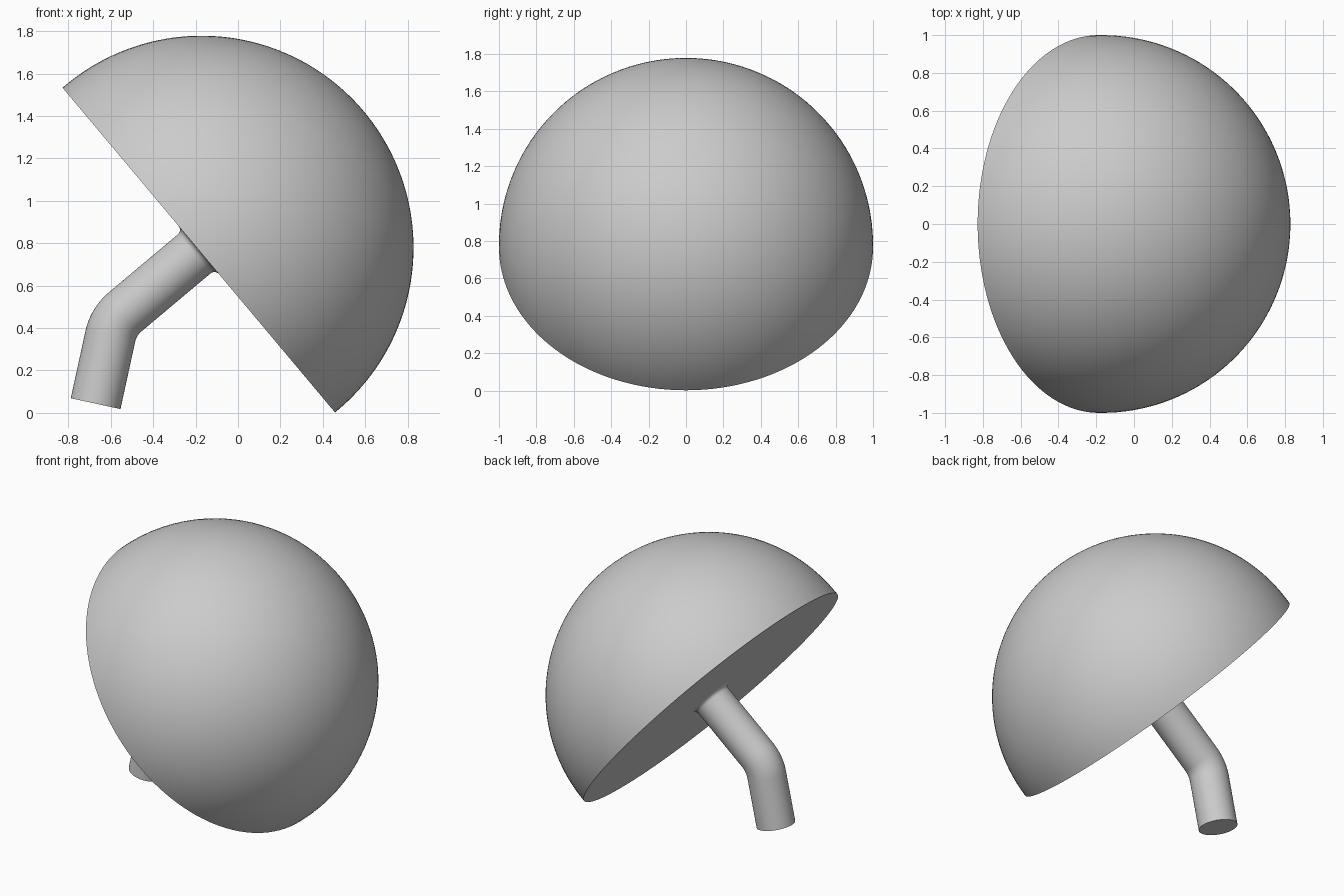
import bpy
import bmesh
from math import sin, cos, pi, radians, tan
from mathutils import Vector

cube = bpy.data.objects.get("Cube")
if cube:
    bpy.data.objects.remove(cube, do_unlink=True)

# One plain grey for every part
grey = bpy.data.materials.new("light_grey")
grey.use_nodes = True
colour = (0.6, 0.6, 0.6, 1)
grey.diffuse_color = colour
grey.node_tree.nodes["Principled BSDF"].inputs["Base Color"].default_value = colour


def direction(elevation):
    return Vector((cos(elevation), 0, sin(elevation)))


def loft(name, rings, sides):
    """Skin circular rings given as (centre, axis, radius), capping both ends."""
    bm = bmesh.new()
    side = Vector((0, 1, 0))
    loops = []
    for centre, axis, radius in rings:
        normal = axis.cross(side)
        loops.append([bm.verts.new(centre + radius * (cos(a) * side + sin(a) * normal))
                      for a in (2 * pi * i / sides for i in range(sides))])
    for low, high in zip(loops, loops[1:]):
        for i in range(sides):
            j = (i + 1) % sides
            bm.faces.new((low[i], low[j], high[j], high[i]))
    bm.faces.new(loops[0])
    if rings[-1][2] > 0:
        bm.faces.new(loops[-1])
    bmesh.ops.remove_doubles(bm, verts=bm.verts, dist=1e-5)
    bmesh.ops.recalc_face_normals(bm, faces=bm.faces)
    mesh = bpy.data.meshes.new(name)
    bm.to_mesh(mesh)
    bm.free()
    mesh.materials.append(grey)
    obj = bpy.data.objects.new(name, mesh)
    bpy.context.collection.objects.link(obj)
    bpy.ops.object.select_all(action="DESELECT")
    obj.select_set(True)
    bpy.context.view_layer.objects.active = obj
    bpy.ops.object.shade_smooth_by_angle(angle=radians(35))
    return obj


tilt = radians(40)
axis = direction(tilt)
rim = Vector((-0.185, 0, 0.768))

# Tilted dome with a short straight rim
centre = rim + 0.017 * axis
dome = [(rim, axis, 1.0)]
steps = 48
for k in range(steps + 1):
    a = pi / 2 * k / steps
    dome.append((centre + sin(a) * axis, axis, cos(a) if k < steps else 0))
loft("dome", dome, 128)

# Bent stem: straight foot, rounded elbow, upper tube, flared joint
radius, bend, foot_angle = 0.12, 0.21, radians(77.7)
foot_axis = direction(foot_angle)
corner = rim - 0.525 * axis
tangent = bend * tan((foot_angle - tilt) / 2)
stem = [(corner - 0.396 * foot_axis, foot_axis, radius)]
pivot = corner - tangent * foot_axis + bend * Vector((sin(foot_angle), 0, -cos(foot_angle)))
for k in range(13):
    a = foot_angle + (tilt - foot_angle) * k / 12
    stem.append((pivot + bend * Vector((-sin(a), 0, cos(a))), direction(a), radius))
fillet = 0.028
for k in range(7):
    a = pi / 2 * k / 6
    stem.append((rim - fillet * (1 - sin(a)) * axis, axis, radius + fillet * (1 - cos(a))))
loft("stem", stem, 64)
